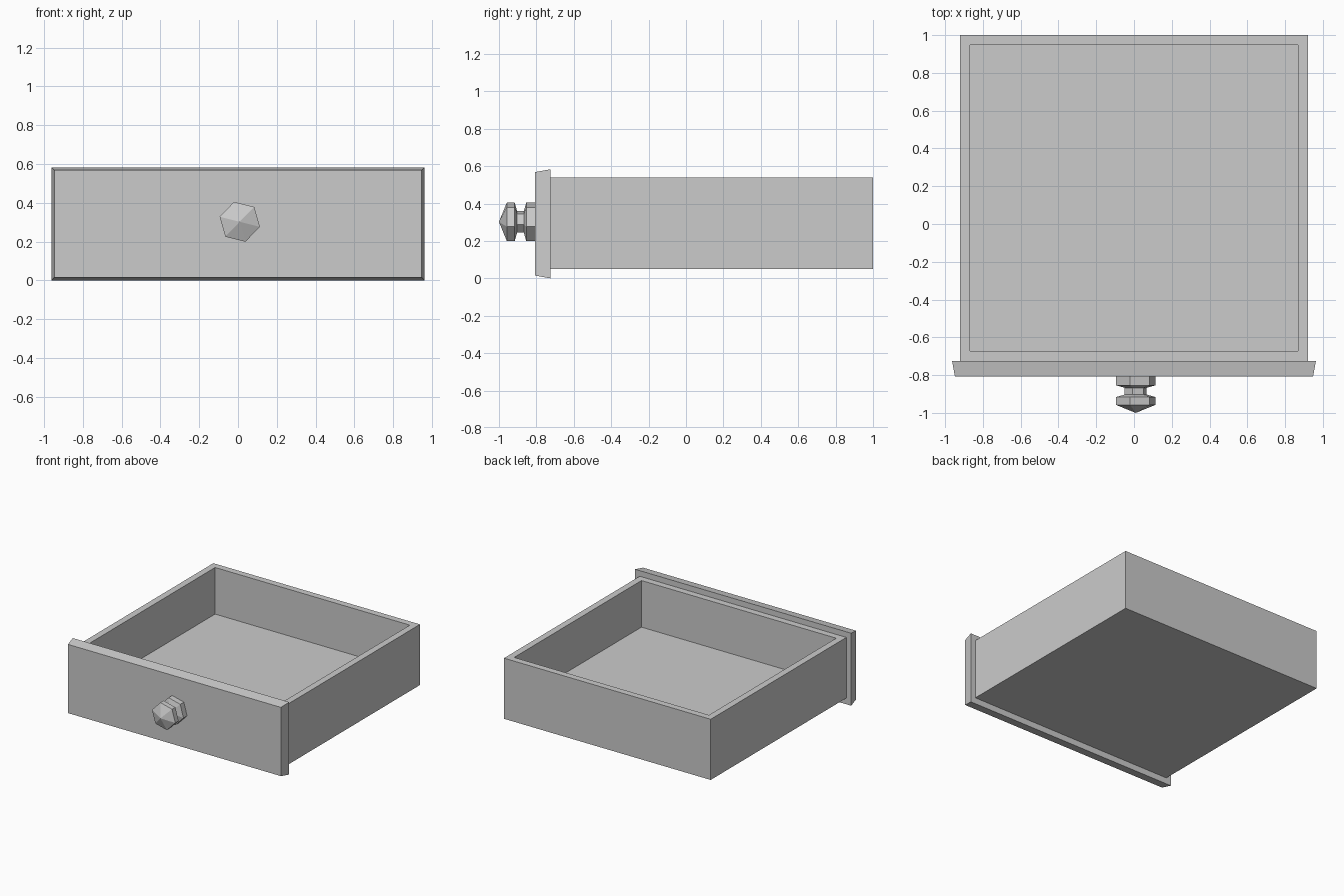
import bpy
import bmesh
from math import radians
from mathutils import Matrix, Vector

cube = bpy.data.objects.get("Cube")
if cube:
    bpy.data.objects.remove(cube, do_unlink=True)

GREY = (0.6, 0.6, 0.6, 1.0)
grey = bpy.data.materials.new("plain_grey")
grey.use_nodes = True
grey.diffuse_color = GREY
grey.node_tree.nodes["Principled BSDF"].inputs["Base Color"].default_value = GREY


def finish(name, bm):
    bmesh.ops.recalc_face_normals(bm, faces=bm.faces)
    mesh = bpy.data.meshes.new(name)
    bm.to_mesh(mesh)
    bm.free()
    mesh.materials.append(grey)
    obj = bpy.data.objects.new(name, mesh)
    bpy.context.collection.objects.link(obj)
    return obj


def block(low, high):
    low, high = Vector(low), Vector(high)
    bm = bmesh.new()
    bmesh.ops.create_cube(bm, size=1, matrix=Matrix.Translation((low + high) / 2)
                          @ Matrix.Diagonal((*(high - low), 1)))
    return bm


# Drawer tray: inset the top face, then sink it to the inner floor
WALL, DEPTH = 0.075, 0.375
bm = block((-0.92, -0.725, 0.05), (0.92, 1.0, 0.538))
bm.normal_update()
top = max(bm.faces, key=lambda f: f.calc_center_median().z)
bmesh.ops.inset_region(bm, faces=[top], thickness=WALL)
sunk = bmesh.ops.extrude_discrete_faces(bm, faces=[top])["faces"][0]
bmesh.ops.translate(bm, verts=sunk.verts, vec=(0, 0, -DEPTH))
finish("drawer_tray", bm)

# Front panel: a slab narrowing slightly toward its face
TAPER, BACK = 0.015, -0.725
bm = block((-0.963, -0.808, 0.0), (0.963, BACK, 0.583))
for v in bm.verts:
    if v.co.y < BACK - 0.01:
        v.co.x += -TAPER if v.co.x > 0 else TAPER
        v.co.z += -TAPER if v.co.z > 0.3 else TAPER
finish("front_panel", bm)

# Knob: six-sided lathe of (y, radius) with a pointed tip
profile = [(-1.0, 0), (-0.958, 0.107), (-0.916, 0.107), (-0.903, 0.06),
           (-0.867, 0.06), (-0.854, 0.107), (-0.808, 0.107), (-0.808, 0)]
bm = bmesh.new()
spin = Matrix.Rotation(radians(14), 3, 'Y')
points = [bm.verts.new(spin @ Vector((r, y, 0))) for y, r in profile]
edges = [bm.edges.new(pair) for pair in zip(points, points[1:])]
bmesh.ops.spin(bm, geom=points + edges, cent=(0, 0, 0), axis=(0, 1, 0),
               angle=radians(360), steps=6, use_duplicate=False)
bmesh.ops.remove_doubles(bm, verts=bm.verts, dist=0.001)
bmesh.ops.translate(bm, verts=bm.verts, vec=(0.009, 0, 0.302))
finish("knob", bm)
